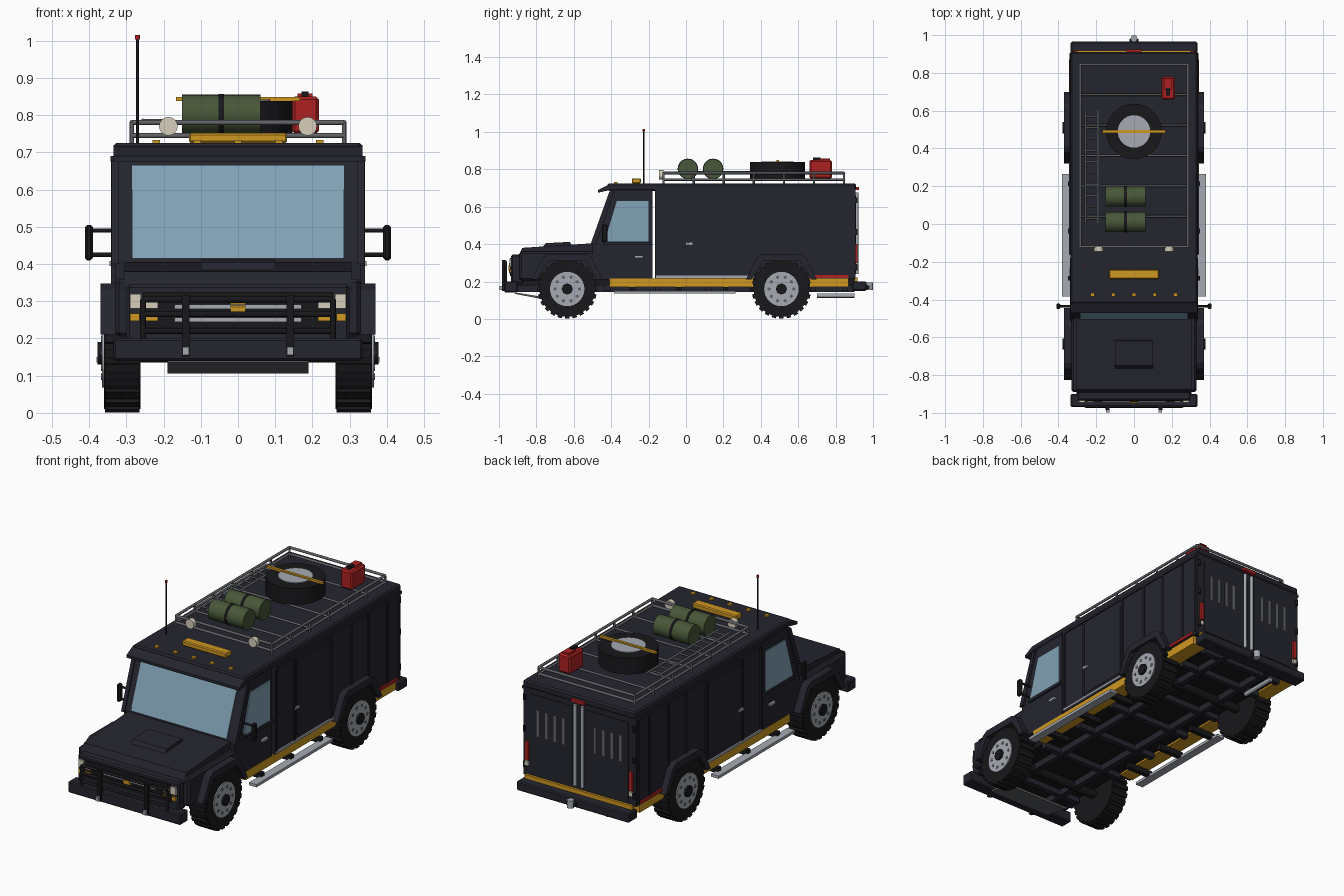
import bpy, bmesh, math
from mathutils import Vector, Matrix

if "Cube" in bpy.data.objects:
    bpy.data.objects.remove(bpy.data.objects["Cube"])


def material(name, *rgb):
    mat = bpy.data.materials.new(name)
    mat.use_nodes = True
    mat.diffuse_color = (*rgb, 1)
    shader = next(n for n in mat.node_tree.nodes if n.type == "BSDF_PRINCIPLED")
    shader.inputs["Base Color"].default_value = (*rgb, 1)
    return mat


body = material("midnight_paint", .018, .018, .028)
black = material("black_rubber", .009, .009, .011)
glass = material("blue_glass", .22, .36, .46)
yellow = material("amber_yellow", .62, .31, .015)
silver = material("silver_metal", .38, .41, .45)
grey = material("grey_tube", .12, .125, .135)
green = material("canvas_green", .065, .095, .04)
red = material("signal_red", .42, .015, .015)
cream = material("lamp_cream", .68, .62, .5)


def finish(name, bm, mat, mirror=False):
    bmesh.ops.recalc_face_normals(bm, faces=bm.faces)
    mesh = bpy.data.meshes.new(name)
    bm.to_mesh(mesh)
    bm.free()
    mesh.materials.append(mat)
    obj = bpy.data.objects.new(name, mesh)
    bpy.context.collection.objects.link(obj)
    if mirror:
        obj.modifiers.new("Mirror", "MIRROR").use_mirror_merge = False
    return obj


def add_box(bm, x, y, z):
    size = [b - a for a, b in (x, y, z)]
    mid = [(a + b) / 2 for a, b in (x, y, z)]
    place = Matrix.Translation(mid) @ Matrix.Diagonal((*size, 1))
    return bmesh.ops.create_cube(bm, size=1, matrix=place)["verts"]


def add_rod(bm, start, end, radius, sides):
    start, end = Vector(start), Vector(end)
    axis = end - start
    turn = axis.to_track_quat("Z", "Y").to_matrix().to_4x4()
    made = bmesh.ops.create_cone(bm, cap_ends=True, segments=sides, radius1=radius, radius2=radius,
                                 depth=axis.length, matrix=Matrix.Translation((start + end) / 2) @ turn)
    for face in {f for v in made["verts"] for f in v.link_faces}:
        face.smooth = len(face.verts) == 4 and sides > 6


def wide(half):
    return (-half, half)


def box(name, mat, x, y, z, mirror=False, bevel=0):
    bm = bmesh.new()
    add_box(bm, x, y, z)
    obj = finish(name, bm, mat, mirror)
    if bevel:
        obj.modifiers.new("Bevel", "BEVEL").width = bevel
    return obj


def rods(name, mat, pairs, radius, sides=8, mirror=False):
    bm = bmesh.new()
    for start, end in pairs:
        add_rod(bm, start, end, radius, sides)
    return finish(name, bm, mat, mirror)


def prism(name, mat, x, profile, mirror=False):
    """Extrude a side profile of (y, z) points across x."""
    bm = bmesh.new()
    face = bm.faces.new([bm.verts.new((x[0], y, z)) for y, z in profile])
    side = bmesh.ops.extrude_face_region(bm, geom=[face])["geom"]
    moved = [v for v in side if isinstance(v, bmesh.types.BMVert)]
    bmesh.ops.translate(bm, verts=moved, vec=(x[1] - x[0], 0, 0))
    return finish(name, bm, mat, mirror)


# Cargo body, cab and roof
box("cargo_body", body, wide(.335), (-.165, .905), (.215, .7))
prism("cab", body, wide(.33), [(-.5, .21), (-.5, .41), (-.4, .69), (-.18, .69), (-.18, .21)])
box("roof", body, wide(.335), (-.42, .91), (.685, .725), bevel=.008)
prism("sun_visor", body, wide(.335), [(-.47, .675), (-.47, .69), (-.41, .72), (-.4, .69)])
prism("windscreen", glass, wide(.285), [(-.505, .415), (-.412, .665), (-.4, .665), (-.495, .415)])
prism("side_window", glass, (.325, .335), [(-.435, .415), (-.37, .63), (-.2, .63), (-.2, .415)], True)
prism("window_pillar", body, (.32, .34), [(-.51, .4), (-.41, .68), (-.385, .68), (-.48, .4)], True)
box("door_sill_trim", body, (.325, .34), (-.44, -.18), (.395, .412), True)
box("cargo_gutter", body, (.33, .342), (-.165, .905), (.675, .69), True)
for y in (-.155, 0, .31, .48, .63, .79, .89):
    box("side_rib", body, (.33, .341), (y - .006, y + .006), (.23, .68), True)
box("cargo_door_panel", body, (.33, .338), (.02, .29), (.25, .65), True)
box("cab_handle", silver, (.33, .342), (-.275, -.23), (.325, .338), True)
box("cargo_handle", silver, (.33, .345), (0, .035), (.395, .408), True)

# Bonnet and nose
box("front_wings", body, wide(.33), (-.89, -.48), (.205, .36), bevel=.01)
prism("bonnet", body, wide(.305), [(-.9, .33), (-.875, .38), (-.49, .405), (-.49, .33)])
prism("bonnet_scoop", body, wide(.1), [(-.77, .38), (-.75, .405), (-.62, .412), (-.61, .39)])
box("nose", body, wide(.3), (-.935, -.87), (.19, .345), bevel=.008)
box("grille", black, wide(.255), (-.94, -.93), (.23, .325))
for z in (.25, .285):
    box("grille_bar", silver, wide(.17), (-.946, -.935), (z - .006, z + .006))
prism("badge", yellow, wide(.02), [(-.95, .26), (-.95, .285), (-.94, .295), (-.94, .26)])
box("headlamp", cream, (.26, .29), (-.944, -.93), (.28, .32), True)
box("inner_lamp", cream, (.215, .25), (-.946, -.93), (.28, .3), True)
box("turn_lamp", yellow, (.265, .29), (-.944, -.93), (.247, .267), True)
box("inner_turn_lamp", yellow, (.215, .25), (-.946, -.93), (.247, .267), True)

# Bumpers, bull bar, skid plate and tow hitch
box("front_bumper", body, wide(.335), (-.97, -.9), (.14, .2), bevel=.006)
box("bull_bar_post", black, (.13, .15), (-.985, -.965), (.15, .315), True)
box("bull_bar_shackle", silver, (.131, .149), (-.998, -.975), (.155, .177), True)
rods("bull_bar_tubes", black, [((-.255, -.965, z), (.255, -.965, z)) for z in (.22, .265, .305)], .008)
rods("bull_bar_end", black, [((.255, -.965, .305), (.255, -.965, .2))], .008, mirror=True)
prism("skid_plate", grey, wide(.19), [(-.92, .135), (-.9, .14), (-.77, .118), (-.77, .106)])
box("rear_bumper", body, wide(.335), (.89, .965), (.15, .2), bevel=.006)
box("rear_stripe", yellow, wide(.32), (.9, .918), (.2, .222))
box("tow_bar", black, wide(.025), (.95, .98), (.16, .18))
rods("tow_ball", silver, [((0, .982, .155), (0, .982, .195))], .018, 12)

# Rear doors
for side in (-1, 1):
    for i in range(4):
        x = side * (.095 + i * .05)
        box("rear_vent_slit", grey, (x - .007, x + .007), (.9, .91), (.44, .58))
rods("rear_lock_rod", silver, [((.022, .913, .24), (.022, .913, .675))], .009, mirror=True)
box("rear_door", body, (.04, .29), (.9, .909), (.24, .66), True)
box("tail_lamp", red, (.3, .32), (.9, .916), (.3, .4), True)
box("reverse_lamp", cream, (.3, .32), (.9, .916), (.27, .293), True)
box("high_brake_lamp", red, wide(.04), (.9, .925), (.69, .705))
rods("door_hinges", black, [((.325, .91, z), (.325, .91, z + .03)) for z in (.26, .45, .62)], .008, mirror=True)

# Sills, side steps and trim
box("front_sill", yellow, (.25, .332), (-.41, .36), (.17, .215), True)
box("rear_sill", yellow, (.25, .332), (.66, .87), (.17, .218), True)
box("red_trim", red, (.33, .343), (.68, .87), (.22, .235), True)
box("silver_trim", silver, (.33, .343), (-.16, .36), (.22, .232), True)
box("side_step", silver, (.335, .38), (-.385, .265), (.135, .15), True)
for y in (-.3, -.05, .2):
    box("step_bracket", black, (.2, .35), (y, y + .025), (.14, .17), True)

# Chassis and exhaust
box("floor", black, wide(.25), (-.9, .9), (.18, .217))
box("chassis_rail", body, (.12, .15), (-.9, .9), (.145, .19), True)
for y in (-.75, -.42, -.15, .12, .36, .68, .85):
    box("cross_member", body, wide(.25), (y - .015, y + .015), (.15, .185))
rods("exhaust", silver, [((-.16, .7, .125), (-.16, .9, .125))], .012, 12)

# Wheels with tread blocks and arches
for place, hub_y in (("front", -.635), ("rear", .51)):
    hub = Vector((0, hub_y, .16))

    def out(x, offset=Vector()):
        return hub + offset + Vector((x, 0, 0))

    rods(place + "_tyre", black, [(out(.262), out(.36))], .149, 32, True)
    bm = bmesh.new()
    for i in range(24):
        block = add_box(bm, (.265, .358), (-.012, .012), (.14, .159))
        spin = Matrix.Rotation(math.tau * i / 24, 4, "X")
        bmesh.ops.transform(bm, matrix=Matrix.Translation(hub) @ spin, verts=block)
    finish(place + "_tread", bm, black, True)
    rods(place + "_rim", silver, [(out(.35), out(.366))], .092, 32, True)
    rods(place + "_hub", black, [(out(.36), out(.378))], .03, 8, True)
    ring = [Vector((0, math.cos(a), math.sin(a))) * .066 for a in (math.tau * i / 10 for i in range(10))]
    rods(place + "_rim_holes", grey, [(out(.36, o), out(.368, o)) for o in ring], .009, 8, True)
    rods(place + "_axle", black, [(out(-.27), out(.27))], .024, 10)
    arch = [(-.19, .21), (-.13, .33), (-.1, .347), (.1, .347), (.13, .33), (.19, .21),
            (.16, .21), (.1, .31), (-.1, .31), (-.16, .21)]
    prism(place + "_arch", body, (.3, .37), [(hub_y + y, z) for y, z in arch], True)

# Mirrors and aerial
box("mirror", black, (.39, .411), (-.45, -.42), (.41, .505), True, bevel=.006)
rods("mirror_arms", black, [((.32, -.435, z), (.4, -.435, z)) for z in (.425, .49)], .006, mirror=True)
rods("aerial", black, [((-.27, -.225, .72), (-.27, -.225, 1.005))], .004)
rods("aerial_tip", red, [((-.27, -.225, 1.003), (-.27, -.225, 1.015))], .007)

# Roof lamps
box("light_bar", yellow, wide(.132), (-.29, -.24), (.725, .752), bevel=.005)
for i in range(-2, 3):
    box("marker_lamp", yellow, (i * .11 - .01, i * .11 + .01), (-.385, -.365), (.72, .733))
rods("spot_lamp", cream, [((.187, -.145, .77), (.187, -.12, .77))], .025, 16, True)

# Roof rack
front, back, edge = -.12, .845, .285
bars = [front + (back - front) * i / 6 for i in range(7)]
for z in (.745, .78):
    corners = [(-edge, front, z), (edge, front, z), (edge, back, z), (-edge, back, z)]
    rods("rack_rail", grey, zip(corners, corners[1:] + corners[:1]), .007)
rods("rack_posts", grey, [((edge, y, .72), (edge, y, .78)) for y in bars], .006, mirror=True)
rods("rack_bars", grey, [((-edge, y, .745), (edge, y, .745)) for y in bars], .006)

# Rack load: ladder, canvas rolls, spare wheel and fuel can
rods("ladder_rails", grey, [((x, 0, .785), (x, .61, .785)) for x in (-.255, -.19)], .006)
rungs = [.03 + i * .06 for i in range(10)]
rods("ladder_rungs", grey, [((-.255, y, .785), (-.19, y, .785)) for y in rungs], .005)
for y in (.01, .145):
    rods("canvas_roll", green, [((-.15, y, .802), (.06, y, .802))], .053, 20)
    rods("roll_strap", black, [((-.052, y, .802), (-.038, y, .802))], .055, 20)
rods("spare_tyre", black, [((0, .49, .75), (0, .49, .838))], .147, 32)
rods("spare_rim", silver, [((0, .49, .8), (0, .49, .842))], .086, 32)
box("spare_strap", yellow, wide(.167), (.483, .497), (.838, .849))
box("fuel_can", red, (.145, .217), (.66, .78), (.75, .85), bevel=.008)
box("fuel_can_handle", red, (.16, .2), (.71, .77), (.848, .858))
box("fuel_can_cap", black, (.17, .19), (.68, .72), (.845, .864))
